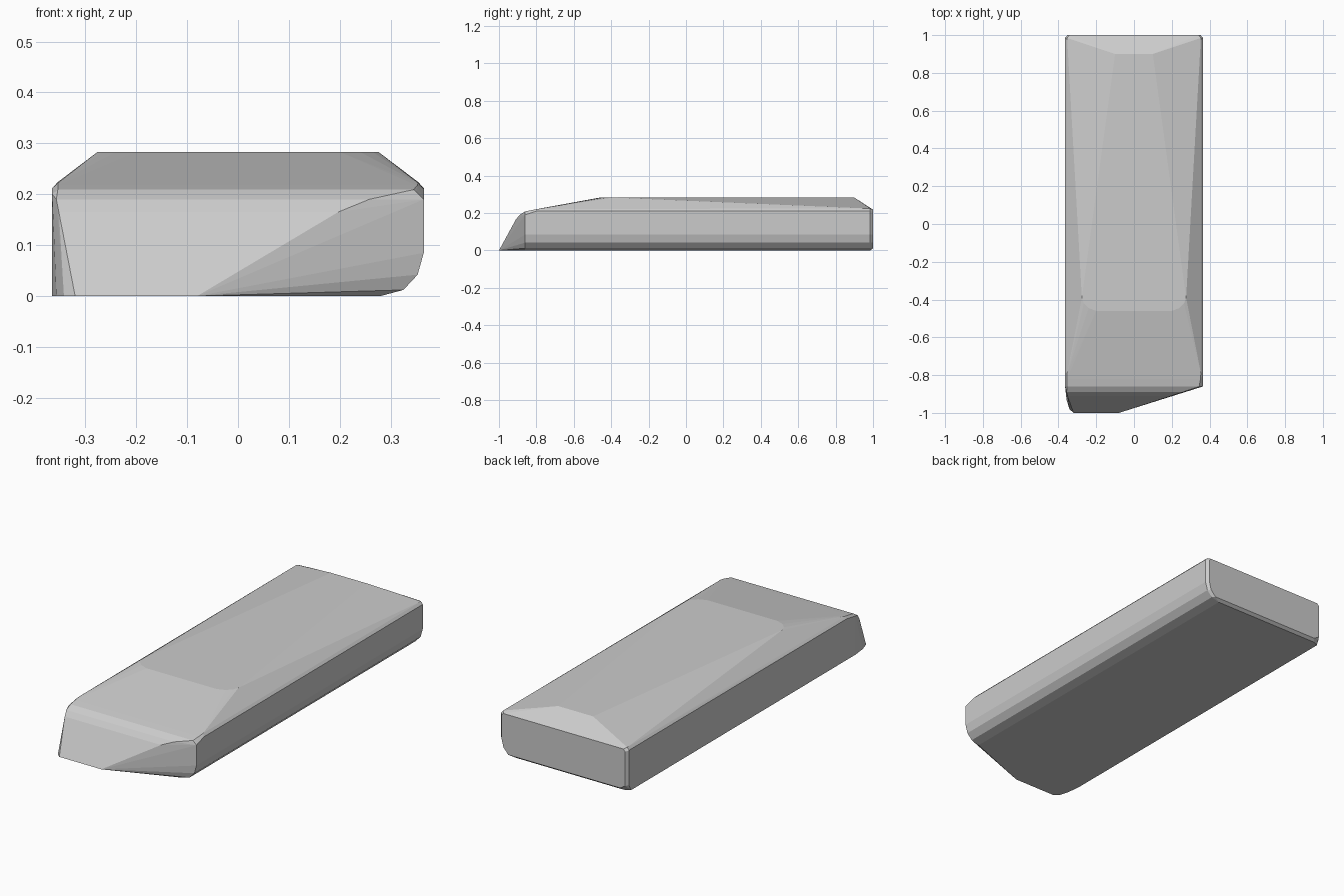
import bpy, bmesh, math
from mathutils import Vector

if "Cube" in bpy.data.objects:
    bpy.data.objects.remove(bpy.data.objects["Cube"])

pts = []

def section(y, profile):
    """Add an (x, z) outline at depth y."""
    pts.extend(Vector((x, y, z)) for x, z in profile)

# right-hand side wall with rounded lower edge
right_side = [(0.28, 0), (0.325, 0.012), (0.353, 0.042), (0.365, 0.085)]
section(-0.86, right_side + [(0.365, 0.19), (0.35, 0.205)])
section(-0.80, [(0.365, 0.21)])

# rear end: full outline, then slightly inset end face
rear = right_side + [(0.365, 0.212), (0.354, 0.224), (-0.354, 0.224),
                     (-0.365, 0.212), (-0.365, 0.03), (-0.335, 0)]
section(0.985, rear)
section(0.97, [(-0.365, 0)])
section(1.0, [(x * 0.967, max(z, 0.012) if z < 0.2 else z - 0.006) for x, z in rear])

# sharp lower left edge sweeping round to the front toe
for x, y in [(-0.365, -0.86), (-0.357, -0.93), (-0.342, -0.98), (-0.32, -1), (-0.08, -1)]:
    pts.append(Vector((x, y, 0)))

# front slope, rolling over into the top
section(-0.91, [(-0.352, 0.165), (0.197, 0.165)])
section(-0.89, [(-0.357, 0.19), (0.258, 0.19)])
section(-0.86, [(-0.365, 0.2), (-0.354, 0.209), (0.345, 0.209)])
section(-0.82, [(-0.354, 0.217), (0.352, 0.217)])
section(-0.79, [(-0.365, 0.212), (-0.354, 0.222), (0.354, 0.222)])

# raised flat top, tapering to the rear
for s in (-1, 1):
    for x, y in [(0.2, -0.46), (0.24, -0.445), (0.265, -0.42), (0.276, -0.39), (0.1, 0.9)]:
        pts.append(Vector((s * x, y, 0.283)))

# skin everything as one convex faceted block
bm = bmesh.new()
for p in pts:
    bm.verts.new(p)
bmesh.ops.remove_doubles(bm, verts=bm.verts[:], dist=0.0005)
bmesh.ops.convex_hull(bm, input=bm.verts[:])
loose = [v for v in bm.verts if not v.link_faces]
bmesh.ops.delete(bm, geom=loose, context='VERTS')
bmesh.ops.dissolve_limit(bm, angle_limit=math.radians(0.5),
                         verts=bm.verts[:], edges=bm.edges[:])
bmesh.ops.recalc_face_normals(bm, faces=bm.faces[:])
mesh = bpy.data.meshes.new("faceted_block")
bm.to_mesh(mesh)
bm.free()
obj = bpy.data.objects.new("faceted_block", mesh)
bpy.context.collection.objects.link(obj)
